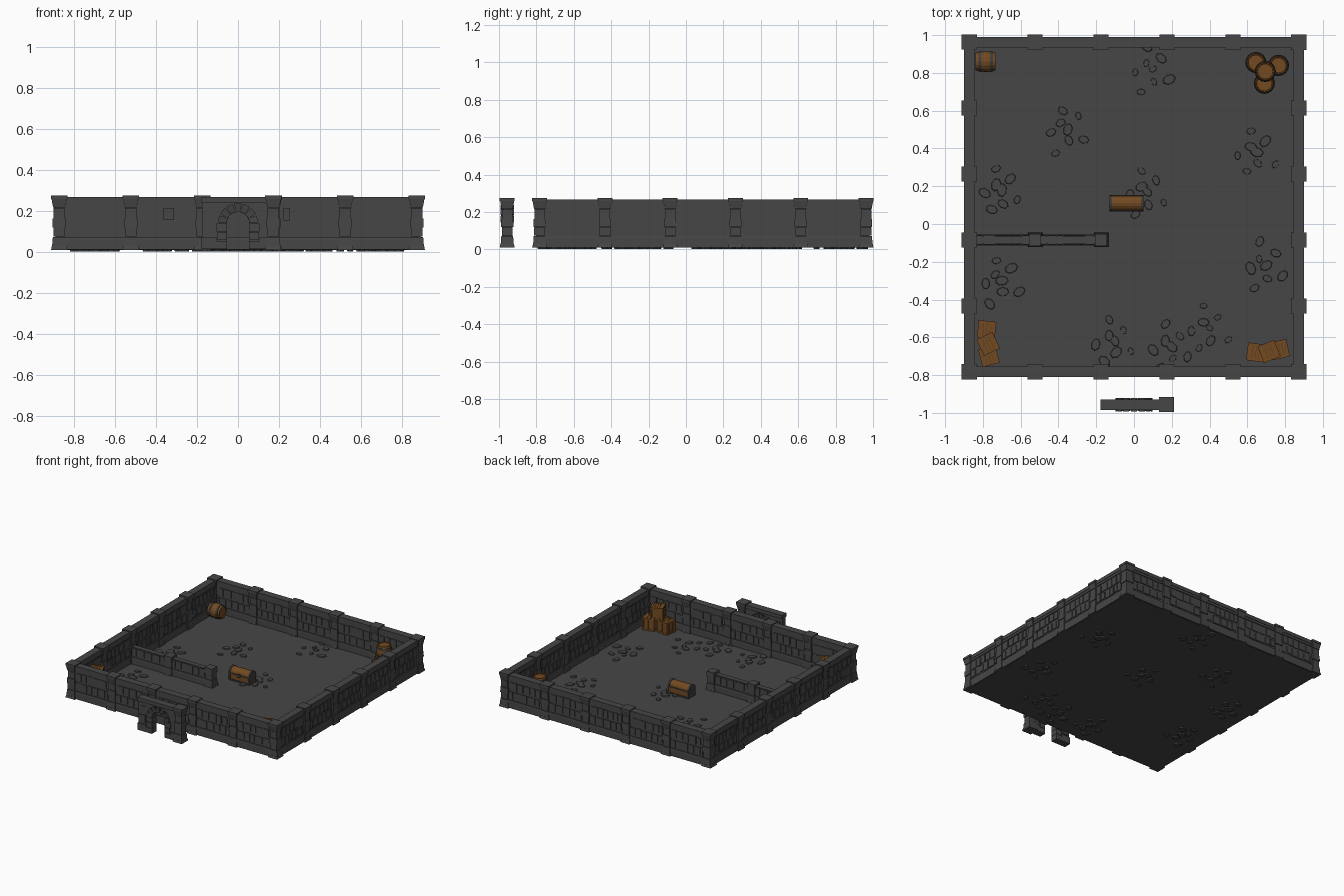
import bpy, bmesh, random
from math import pi, sin, cos, radians
from mathutils import Matrix, Vector

random.seed(7)
cube = bpy.data.objects.get("Cube")
if cube:
    bpy.data.objects.remove(cube)


def material(name, rgb):
    m = bpy.data.materials.new(name)
    m.use_nodes = True
    m.diffuse_color = (*rgb, 1)
    bsdf = m.node_tree.nodes["Principled BSDF"]
    bsdf.inputs["Base Color"].default_value = (*rgb, 1)
    bsdf.inputs["Roughness"].default_value = 0.9
    return m


STONE = material("grey stone", (0.062, 0.062, 0.062))
WOOD = material("brown wood", (0.17, 0.068, 0.016))
DARK = material("dark wood", (0.07, 0.03, 0.01))
IRON = material("dark iron", (0.05, 0.047, 0.043))
MATS = [STONE, WOOD, DARK, IRON]


def box(bm, loc, size, taper=1, mat=0, rot=None):
    """Box around loc; its top is scaled by taper."""
    verts = bmesh.ops.create_cube(bm, size=1)["verts"]
    for v in verts:
        k = taper if v.co.z > 0 else 1
        v.co = Vector((v.co.x * size[0] * k, v.co.y * size[1] * k, v.co.z * size[2]))
    m = Matrix.Translation(loc) @ (rot or Matrix())
    bmesh.ops.transform(bm, matrix=m, verts=verts)
    for f in {f for v in verts for f in v.link_faces}:
        f.material_index = mat


def span(bm, x0, x1, depth, z0, z1, mat=0, taper=1):
    """Box from x0 to x1 and z0 to z1, centred on y = 0."""
    box(bm, ((x0 + x1) / 2, 0, (z0 + z1) / 2), (x1 - x0, depth, z1 - z0), taper, mat)


def finish(bm, name, loc=(0, 0, 0), turn=0):
    mesh = bpy.data.meshes.new(name)
    bmesh.ops.recalc_face_normals(bm, faces=bm.faces)
    bm.to_mesh(mesh)
    bm.free()
    for m in MATS:
        mesh.materials.append(m)
    return place(mesh, name, loc, turn)


def place(mesh, name, loc, turn=0):
    ob = bpy.data.objects.new(name, mesh)
    ob.location = loc
    ob.rotation_euler.z = turn
    bpy.context.collection.objects.link(ob)
    return ob


# ---- masonry ----
STEP = 0.349          # pillar spacing
HALF = STEP * 2.5     # wall centre line
MID_Y = 0.09          # room centre


def bricks(bm, x0, x1, rows):
    for i, (z0, z1) in enumerate(rows):
        x = x0 + i * 0.012
        while x < x1 - 0.02:
            w = min(random.uniform(0.04, 0.07), x1 - x)
            d = random.uniform(0.046, 0.053)
            drop = random.uniform(0, 0.008)
            span(bm, x, x + w - 0.008, d, z0 + drop, z1 - random.uniform(0, 0.005))
            x += w


def wall_panel(bm, x0, x1, top=0.268):
    low = top < 0.2
    span(bm, x0, x1, 0.038, 0.012, top - 0.003)
    span(bm, x0, x1, 0.056, 0.012, 0.058)
    span(bm, x0, x1, 0.056, 0.058, 0.072, taper=0.95)
    bricks(bm, x0 + 0.035, x1 - 0.03, [(0.08, 0.142)] if low else [(0.08, 0.142), (0.15, 0.216)])
    if not low:
        span(bm, x0, x1, 0.05, 0.222, 0.24)
        span(bm, x0, x1, 0.056, 0.24, top)


def pillar_mesh(name, tiers):
    bm = bmesh.new()
    for z0, z1, w, taper in tiers:
        span(bm, -w / 2, w / 2, w, z0, z1, taper=taper)
    ob = finish(bm, name)
    mesh = ob.data
    bpy.data.objects.remove(ob)
    return mesh


BASE = [(0.010, 0.028, 0.080, 0.9), (0.028, 0.072, 0.070, 0.9),
        (0.074, 0.118, 0.058, 1), (0.120, 0.162, 0.066, 0.97)]
TOP = [(0.164, 0.214, 0.056, 1), (0.216, 0.258, 0.060, 1.25), (0.258, 0.275, 0.080, 1)]
tall_pillar = pillar_mesh("tall_pillar", BASE + TOP)
short_pillar = pillar_mesh("short_pillar", BASE)

# outer walls and their pillars
sides = [("front_wall", 0), ("left_wall", pi / 2), ("back_wall", pi), ("right_wall", -pi / 2)]
for name, turn in sides:
    bm = bmesh.new()
    for i in range(5):
        wall_panel(bm, -HALF + i * STEP, -HALF + (i + 1) * STEP)
    rot = Matrix.Rotation(turn, 3, "Z")
    centre = Vector((0, MID_Y, 0))
    finish(bm, name, centre + rot @ Vector((0, -HALF, 0)), turn)
    for i in range(5):
        p = centre + rot @ Vector((-HALF + i * STEP, -HALF, 0))
        place(tall_pillar, "wall_pillar", p, turn)

# low partition
bm = bmesh.new()
wall_panel(bm, -HALF, -STEP / 2, 0.15)
finish(bm, "partition_wall", (0, MID_Y - STEP / 2, 0))
for k in (1.5, 0.5):
    place(short_pillar, "partition_pillar", (-k * STEP, MID_Y - STEP / 2, 0))

# ---- free-standing gate ----
bm = bmesh.new()
R, ARCH_Z = 0.055, 0.14
outline = [(R, 0.015), (0.16, 0.015), (0.16, 0.25), (-0.175, 0.25), (-0.175, 0.015), (-R, 0.015)]
outline += [(-R * cos(a * pi / 10), ARCH_Z + R * sin(a * pi / 10)) for a in range(11)]
face = bm.faces.new([bm.verts.new((x, -0.02, z)) for x, z in outline])
new = bmesh.ops.extrude_face_region(bm, geom=[face])["geom"]
bmesh.ops.translate(bm, vec=(0, 0.04, 0), verts=[g for g in new if isinstance(g, bmesh.types.BMVert)])
span(bm, -0.178, 0.16, 0.056, 0.24, 0.268)
for i in range(7):
    a = pi * (i + 0.5) / 7
    r = R + 0.021
    box(bm, (r * cos(a), 0, ARCH_Z + r * sin(a)), (0.027, 0.057, 0.042), 1.25,
        rot=Matrix.Rotation(pi / 2 - a, 4, "Y"))
for s in (-1, 1):
    for i, w in enumerate((0.056, 0.046, 0.052)):
        z = 0.015 + i * 0.042
        span(bm, *sorted((s * 0.053, s * (0.053 + w))), 0.056, z, z + 0.039)
bricks(bm, -0.17, -0.105, [(0.08, 0.142), (0.15, 0.216)])
span(bm, -0.178, -0.105, 0.056, 0.015, 0.07)
span(bm, 0.105, 0.16, 0.056, 0.015, 0.07)
finish(bm, "arched_gate", (0, -0.956, 0))
place(tall_pillar, "gate_pillar", (0.172, -0.956, 0))

# ---- floor with scattered flagstones ----
bm = bmesh.new()
box(bm, (0, MID_Y, 0.014), (HALF * 2 + 0.04, HALF * 2 + 0.04, 0.008))
finish(bm, "floor")
bm = bmesh.new()
clusters = [(-0.35, 0.5), (-0.7, 0.18), (0.07, 0.17), (0.1, 0.82), (0.65, 0.38), (0.7, -0.22),
            (0.4, -0.55), (-0.1, -0.62), (-0.7, -0.3), (0.2, -0.65)]
for cx, cy in clusters:
    for i in range(8):
        a = i * 2.4
        d = 0.045 * (i ** 0.5) * random.uniform(0.9, 1.2)
        r = random.uniform(0.018, 0.033)
        m = (Matrix.Translation((cx + d * cos(a), cy + d * sin(a), 0.0125))
             @ Matrix.Rotation(random.uniform(0, pi), 4, "Z")
             @ Matrix.Diagonal((1.2, 0.85, 1, 1)))
        for z, r0, r1 in ((0.007, r, r * 0.85), (-0.005, r * 0.85, r)):
            bmesh.ops.create_cone(bm, cap_ends=True, segments=7, radius1=r0, radius2=r1,
                                  depth=0.012, matrix=m @ Matrix.Translation((0, 0, z)))
finish(bm, "flagstones")

# ---- barrels ----
bm = bmesh.new()
H = 0.106
rings = [(0, 0.006), (0.04, 0.006), (0.042, 0), (0.047, 0), (0.05, 0.014), (0.053, 0.015),
         (0.055, 0.03), (0.053, 0.031), (0.056, H / 2)]
rings += [(r, H - z) for r, z in reversed(rings[:-1])]
pts = [bm.verts.new((r, 0, z)) for r, z in rings]
edges = [bm.edges.new(p) for p in zip(pts, pts[1:])]
bmesh.ops.spin(bm, geom=pts + edges, axis=(0, 0, 1), cent=(0, 0, 0), angle=2 * pi, steps=16)
bmesh.ops.remove_doubles(bm, verts=bm.verts, dist=0.0003)
for f in bm.faces:
    c = f.calc_center_median()
    z = min(c.z, H - c.z)
    f.material_index = 3 if 0.014 < z < 0.0305 and c.xy.length > 0.045 else 1
lying = finish(bm, "lying_barrel", (-0.785 - H / 2, 0.86, 0.076))
lying.rotation_euler.y = pi / 2
for x, y, level in ((0.645, 0.855, 0), (0.765, 0.84, 0), (0.69, 0.745, 0), (0.695, 0.808, 1)):
    place(lying.data, "stacked_barrel" if level else "standing_barrel", (x, y, 0.018 + level * H))

# ---- crates ----
S = 0.094
bm = bmesh.new()
box(bm, (0, 0, 0), (S - 0.012,) * 3, mat=2)
for axis in range(3):
    for u in (-1, 1):
        for v in (-1, 1):
            loc, size = [0, 0, 0], [0.013] * 3
            size[axis] = S
            loc[axis - 1], loc[axis - 2] = u * (S - 0.013) / 2, v * (S - 0.013) / 2
            box(bm, loc, size, mat=1)
for i in range(4):
    x = (i - 1.5) * 0.0175
    box(bm, (x, 0, 0), (0.0155, S - 0.006, S - 0.006), mat=1)
    box(bm, (0, x, 0), (S - 0.006, 0.0155, S - 0.014), mat=1)
crate = finish(bm, "crate", (0.645, -0.68, 0.018 + S / 2), radians(-8))
for x, y, level, deg in ((0.77, -0.665, 0, 12), (0.715, -0.675, 1, 22),
                         (-0.78, -0.56, 0, -6), (-0.768, -0.7, 0, 14), (-0.772, -0.635, 1, 25)):
    place(crate.data, "top_crate" if level else "crate",
          (x, y, 0.018 + S * (level + 0.5)), radians(deg))

# ---- chest ----
bm = bmesh.new()


def lid(x0, x1, r, mat):
    arc = [(r * cos(a * pi / 8), 0.074 + r * 0.95 * sin(a * pi / 8)) for a in range(9)]
    loops = [[bm.verts.new((x, y, z)) for y, z in arc] for x in (x0, x1)]
    faces = [bm.faces.new(loop) for loop in loops]
    for i in range(9):
        j = (i + 1) % 9
        faces.append(bm.faces.new((loops[0][i], loops[0][j], loops[1][j], loops[1][i])))
    for f in faces:
        f.material_index = mat


span(bm, -0.082, 0.082, 0.078, 0.018, 0.072, 1)
span(bm, -0.09, 0.09, 0.088, 0.018, 0.028, 3)
span(bm, -0.09, 0.09, 0.088, 0.066, 0.074, 3)
lid(-0.08, 0.08, 0.039, 1)
for s in (-1, 1):
    lid(*sorted((s * 0.076, s * 0.09)), 0.043, 3)
    span(bm, *sorted((s * 0.076, s * 0.09)), 0.086, 0.02, 0.074, 3)
box(bm, (0, -0.043, 0.068), (0.022, 0.008, 0.026), mat=3)
finish(bm, "chest", (-0.04, 0.11, 0))
